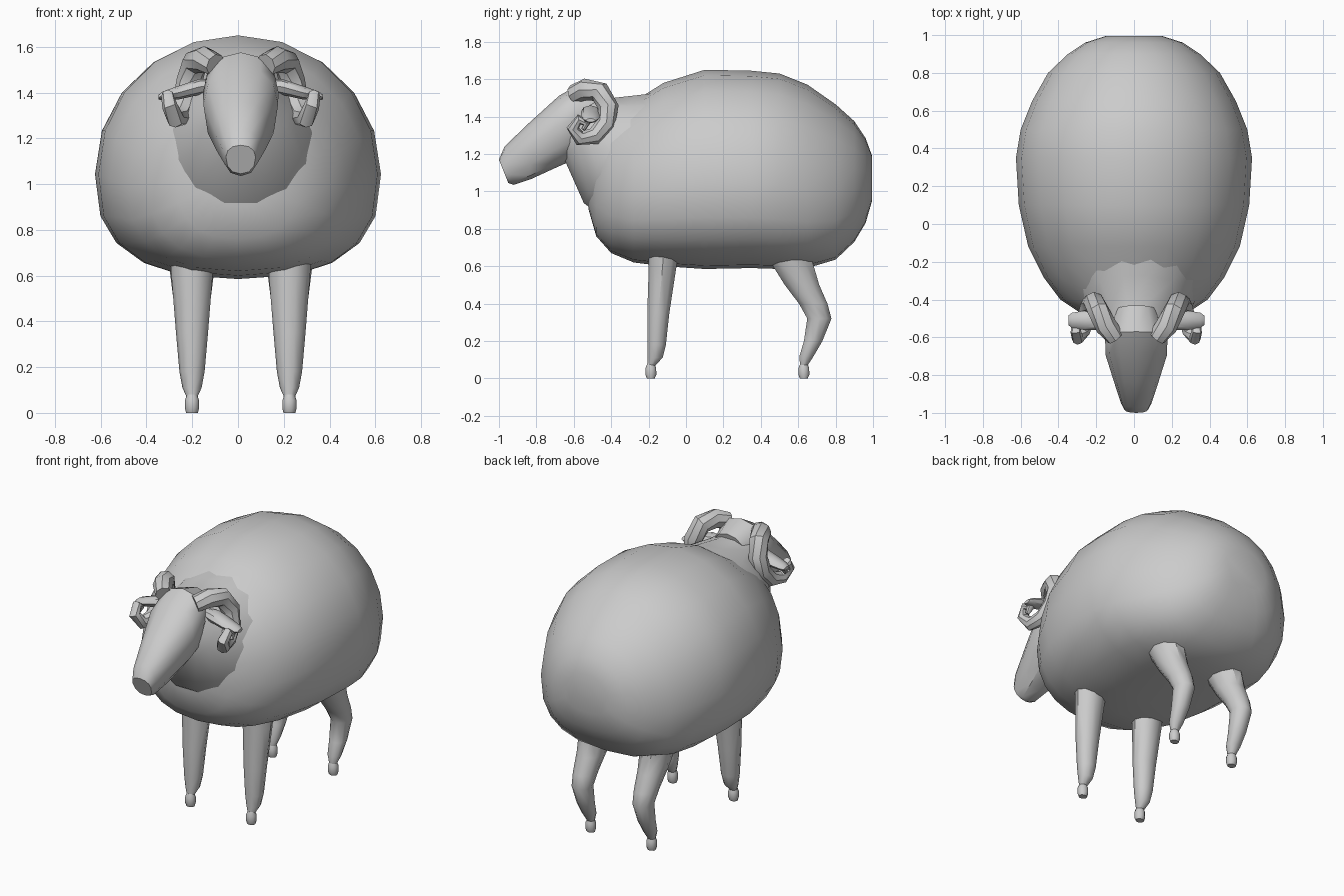
import bpy, bmesh, math
from mathutils import Vector

if "Cube" in bpy.data.objects:
    bpy.data.objects.remove(bpy.data.objects["Cube"])

SHIFT = 0.012  # head and legs sit slightly off the body's middle


def ring(center, side, up, down, sides, n_low=2.0, n_up=2.0):
    """Oval section; the lower and upper halves may be squarer."""
    pts = []
    for i in range(sides):
        a = 2 * math.pi * i / sides
        c, s = math.cos(a), math.sin(a)
        e = 2 / (n_up if s >= 0 else n_low)
        cc = math.copysign(abs(c) ** e, c)
        ss = abs(s) ** e
        pts.append(center + side * cc + (up if s >= 0 else down) * ss)
    return pts


def loft(name, rings, mirror=False, shift=SHIFT, angle=40):
    bm = bmesh.new()
    rows = [[bm.verts.new(p) for p in r] for r in rings]
    n = len(rows[0])
    for a, b in zip(rows, rows[1:]):
        for i in range(n):
            j = (i + 1) % n
            bm.faces.new((a[i], a[j], b[j], b[i]))
    bm.faces.new(rows[0])
    bm.faces.new(rows[-1])
    bmesh.ops.recalc_face_normals(bm, faces=bm.faces)
    me = bpy.data.meshes.new(name)
    bm.to_mesh(me)
    bm.free()
    ob = bpy.data.objects.new(name, me)
    ob.location.x = shift
    bpy.context.collection.objects.link(ob)
    bpy.ops.object.select_all(action='DESELECT')
    ob.select_set(True)
    bpy.context.view_layer.objects.active = ob
    bpy.ops.object.shade_smooth_by_angle(angle=math.radians(angle))
    if mirror:
        ob.modifiers.new("mirror", 'MIRROR').use_mirror_merge = False
    return ob


def profile_loft(name, stations, sides, mid=0.5, n_low=(2, 2), n_up=2.0, shift=SHIFT):
    """Stations: top y, top z, bottom y, bottom z, half width."""
    rings = []
    for i, (ty, tz, by, bz, w) in enumerate(stations):
        top, bot = Vector((0, ty, tz)), Vector((0, by, bz))
        c = bot.lerp(top, mid)
        low = n_low[0] + (n_low[1] - n_low[0]) * i / (len(stations) - 1)
        rings.append(ring(c, Vector((w, 0, 0)), top - c, bot - c, sides, low, n_up))
    return loft(name, rings, shift=shift)


def leg(name, stations, x=0.213):
    """Stations: z, y, half width, half depth."""
    rings = [ring(Vector((x, y, z)), Vector((rx, 0, 0)), Vector((0, ry, 0)),
                  Vector((0, -ry, 0)), 10) for z, y, rx, ry in stations]
    return loft(name, rings, mirror=True)


def tube(name, path, radii, sides=8):
    pts = [Vector(p) for p in path]
    rings = []
    for i, p in enumerate(pts):
        t = (pts[min(i + 1, len(pts) - 1)] - pts[max(i - 1, 0)]).normalized()
        u = (Vector((1, 0, 0)) - t * t.x).normalized()
        v = t.cross(u)
        rings.append(ring(p, u * radii[i], v * radii[i], -v * radii[i], sides))
    return loft(name, rings, mirror=True)


# Woolly body, rounder at the chest and squarer at the haunches
body = [(-0.52, .14, .90, 1.22), (-0.48, .27, .76, 1.36), (-0.40, .39, .67, 1.43),
        (-0.28, .48, .62, 1.48), (-0.12, .56, .60, 1.58), (0.1, .61, .585, 1.65),
        (0.35, .625, .59, 1.645), (0.5, .60, .585, 1.63), (0.65, .54, .59, 1.57),
        (0.8, .455, .635, 1.465), (0.9, .35, .73, 1.375), (0.96, .26, .83, 1.285),
        (0.995, .15, .95, 1.19)]
profile_loft("woolly_body", [(y, t, y, b, w) for y, w, b, t in body], 20, 0.43,
             (2.4, 2.8), 2.03, 0)

# Neck
profile_loft("neck", [(-0.05, 1.55, -0.30, 0.74, .41), (-0.27, 1.52, -0.55, 0.93, .31),
                      (-0.42, 1.50, -0.65, 1.16, .21), (-0.53, 1.52, -0.67, 1.2, .15)], 14)

# Head with squared muzzle
profile_loft("head", [(-0.43, 1.53, -0.50, 1.25, .11), (-0.57, 1.575, -0.62, 1.16, .165),
                      (-0.68, 1.51, -0.71, 1.12, .163), (-0.84, 1.365, -0.83, 1.065, .118),
                      (-0.97, 1.24, -0.92, 1.035, .081), (-1.0, 1.17, -0.95, 1.045, .065)],
             12, 0.58, (2.3, 2.3), 2.2)

# Curled horns
tube("horn", [(.11, -.60, 1.52), (.16, -.54, 1.545), (.20, -.46, 1.53), (.225, -.415, 1.45),
              (.245, -.43, 1.36), (.265, -.49, 1.295), (.285, -.57, 1.285), (.31, -.605, 1.34),
              (.32, -.57, 1.385), (.32, -.53, 1.36), (.325, -.55, 1.33)],
     [.05, .058, .058, .056, .052, .046, .04, .034, .028, .022, .012])

# Flat ears
ear = [(.12, 1.43, .03, .03), (.18, 1.425, .052, .035), (.27, 1.40, .052, .03),
       (.34, 1.385, .04, .02), (.36, 1.38, .025, .01)]
loft("ear", [ring(Vector((x, -.51, z)), Vector((0, d, 0)), Vector((0, 0, h)),
                  Vector((0, 0, -h)), 8) for x, z, d, h in ear], mirror=True)

# Legs, each ending in a narrow ankle
leg("front_leg", [(.75, -.115, .10, .09), (.60, -.125, .09, .078), (.35, -.148, .07, .062),
                  (.18, -.157, .055, .052), (.11, -.165, .042, .042), (.07, -.185, .024, .022)])
leg("hind_leg", [(.75, .54, .12, .14), (.62, .565, .097, .118), (.50, .62, .082, .097),
                 (.40, .68, .07, .08), (.32, .713, .06, .068), (.20, .68, .052, .052),
                 (.12, .645, .042, .04), (.07, .63, .024, .022)])

# Small hooves
for name, y in (("front_hoof", -.188), ("hind_hoof", .63)):
    leg(name, [(0, y, .026, .022), (.02, y, .031, .031), (.055, y, .031, .03), (.08, y, .022, .02)])
